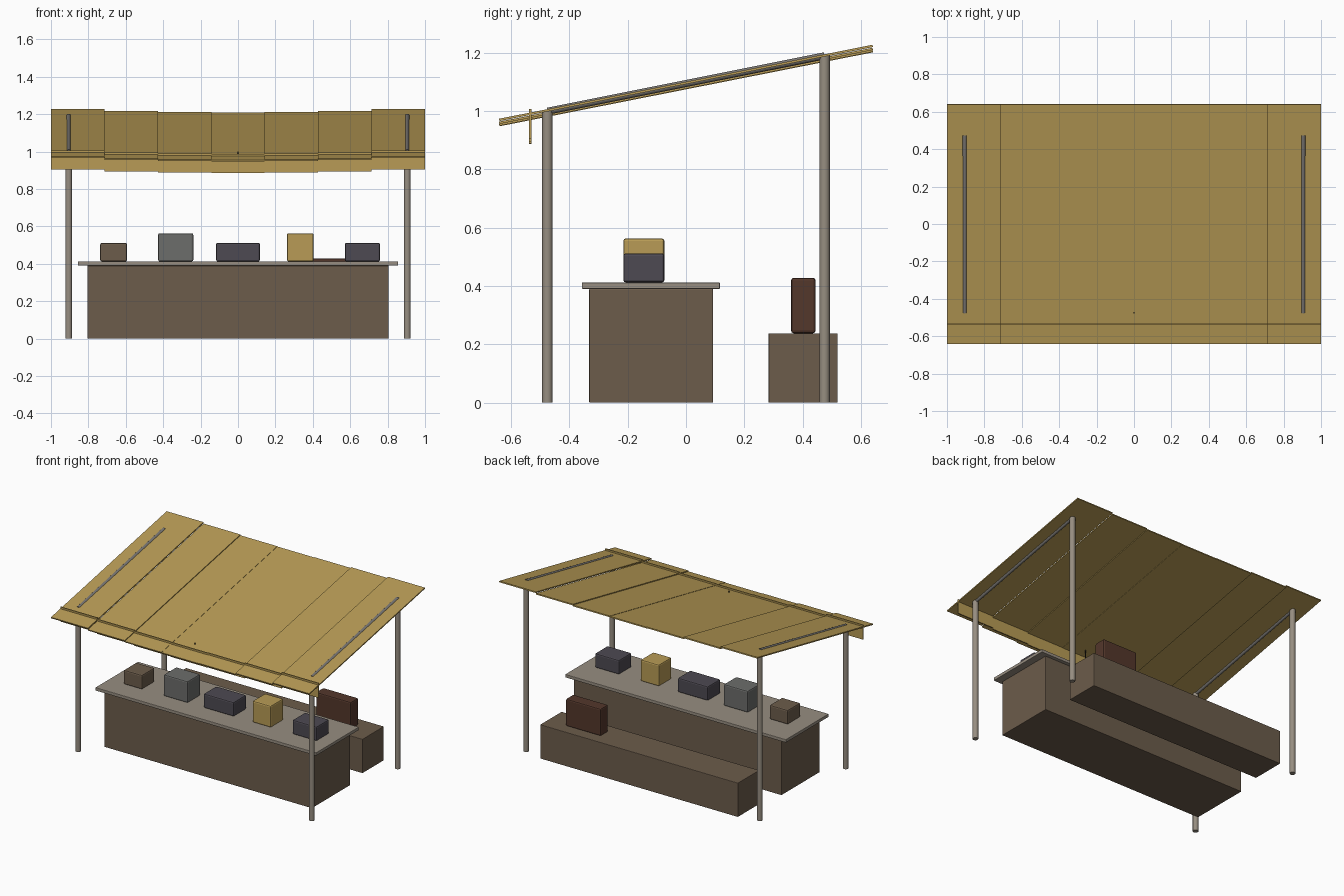
import bpy, math
from mathutils import Vector

if "Cube" in bpy.data.objects:
    bpy.data.objects.remove(bpy.data.objects["Cube"])


def material(name, r, g, b):
    m = bpy.data.materials.new(name)
    m.diffuse_color = (r, g, b, 1)
    m.use_nodes = True
    m.node_tree.nodes["Principled BSDF"].inputs["Base Color"].default_value = m.diffuse_color
    return m


GOLD = material("golden canvas", 0.479, 0.33, 0.092)
WOOD = material("brown wood", 0.15, 0.107, 0.07)
PALE = material("pale weathered wood", 0.31, 0.27, 0.22)
RAIL = material("rail grey", 0.19, 0.18, 0.17)
STONE = material("stone grey", 0.15, 0.153, 0.147)
DARK = material("dark slate", 0.074, 0.067, 0.084)
RED = material("red brown leather", 0.087, 0.038, 0.024)
BLACK = material("dark cord", 0.02, 0.016, 0.012)


def box(name, x, y, z, mat, bevel=0.0, tilt=0.0):
    """Box from (min, max) ranges, optionally tilted about x."""
    r = (x, y, z)
    bpy.ops.mesh.primitive_cube_add(size=1, location=[(a + b) / 2 for a, b in r])
    o = bpy.context.object
    o.name = name
    o.scale = [b - a for a, b in r]
    bpy.ops.object.transform_apply(location=False, rotation=False, scale=True)
    o.rotation_euler.x = tilt
    o.data.materials.append(mat)
    if bevel:
        m = o.modifiers.new("bevel", 'BEVEL')
        m.width = bevel
        m.segments = 2
    return o


def rod(name, a, b, radius, mat, sides=16):
    """Cylinder between two points."""
    a, b = Vector(a), Vector(b)
    d = b - a
    bpy.ops.mesh.primitive_cylinder_add(vertices=sides, radius=radius,
                                        depth=d.length, location=(a + b) / 2)
    o = bpy.context.object
    o.name = name
    o.rotation_euler = d.to_track_quat('Z', 'Y').to_euler()
    o.data.materials.append(mat)
    bpy.ops.object.shade_smooth_by_angle(angle=math.radians(40))
    return o


# Counter with overhanging top, and the bench behind it
box("counter_body", (-0.805, 0.805), (-0.332, 0.093), (0, 0.39), WOOD, 0.003)
box("counter_top", (-0.855, 0.855), (-0.357, 0.116), (0.39, 0.412), PALE, 0.003)
box("back_bench", (-0.766, 0.766), (0.283, 0.52), (0, 0.238), WOOD, 0.003)
box("leather_bag", (0.35, 0.622), (0.36, 0.444), (0.238, 0.428), RED, 0.009)

# Goods on the counter: centre x, width, top z, material
goods = [(-0.665, 0.143, 0.512, WOOD), (-0.333, 0.188, 0.563, STONE),
         (0.0, 0.234, 0.512, DARK), (0.333, 0.143, 0.563, GOLD),
         (0.665, 0.188, 0.512, DARK)]
for i, (cx, w, top, mat) in enumerate(goods):
    box(f"goods_box_{i + 1}", (cx - w / 2, cx + w / 2), (-0.215, -0.074),
        (0.412, top), mat, 0.009)

# Posts and sloping side rails
for side, sx in (("left", -0.905), ("right", 0.905)):
    rod(f"front_post_{side}", (sx, -0.475, 0), (sx, -0.475, 1.0), 0.018, PALE)
    rod(f"back_post_{side}", (sx, 0.475, 0), (sx, 0.475, 1.19), 0.018, PALE)
    rod(f"roof_rail_{side}", (sx, -0.475, 0.999), (sx, 0.475, 1.189), 0.012, RAIL, 12)

# Sagging canopy strips with a hanging valance in front
tilt = math.atan(0.198)
half = 0.64 / math.cos(tilt)
strip = 2 / 7
for i in range(7):
    sag = 0.018 * (1 - ((i - 3) / 3) ** 2)
    x = (-1 + i * strip, -1 + (i + 1) * strip)
    zc = 1.096 - sag
    box(f"canopy_strip_{i + 1}", x, (-half, half), (zc - 0.004, zc + 0.004), GOLD, 0, tilt)
    box(f"valance_strip_{i + 1}", x, (-0.538, -0.530), (0.904 - sag, 1.006 - sag), GOLD)

# Short cord hanging from the canopy
rod("hanging_cord", (0, -0.475, 0.9), (0, -0.475, 1.0), 0.004, BLACK, 8)
